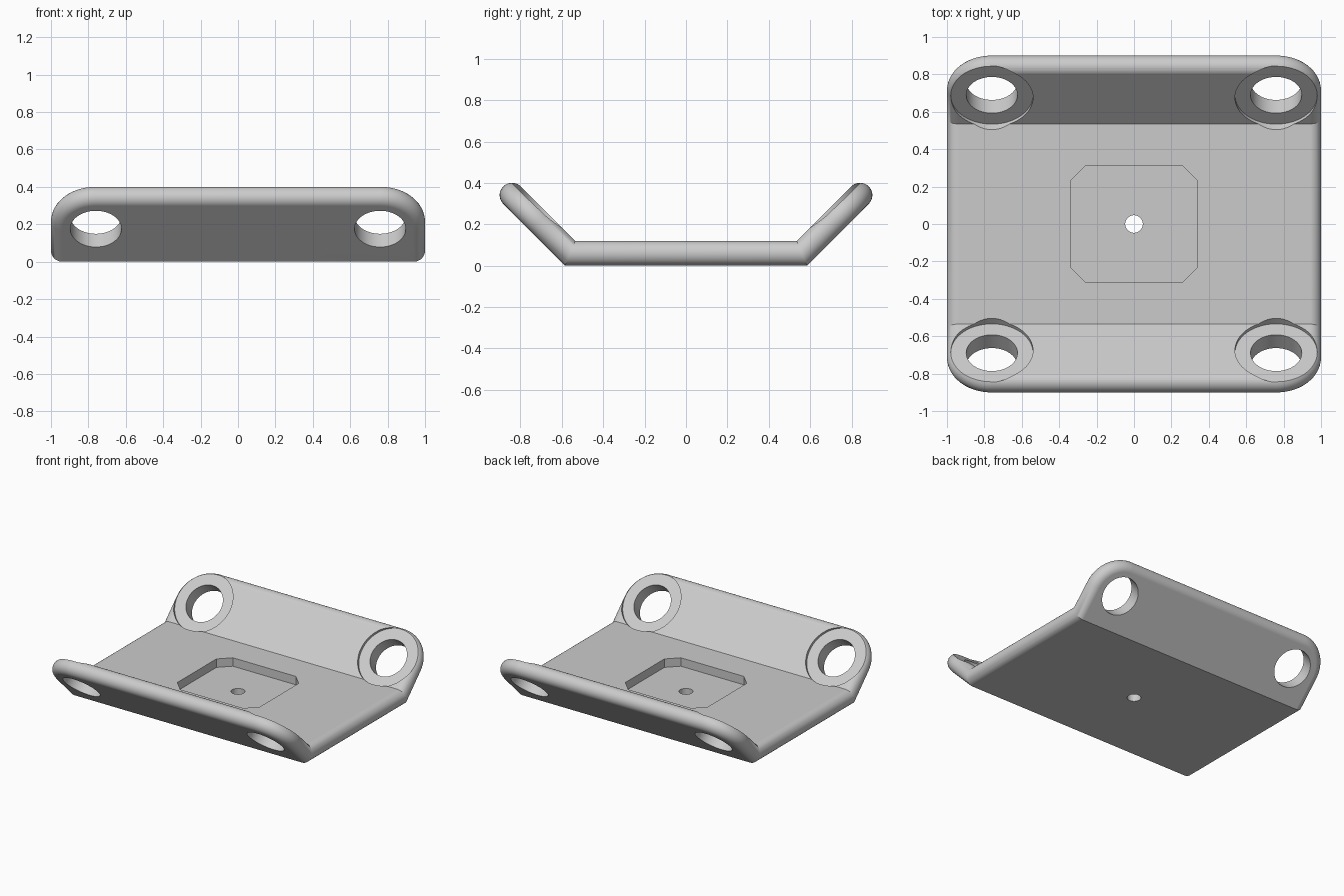
import bpy, bmesh
from math import sin, cos, pi, tan
from mathutils import Matrix, Vector

if "Cube" in bpy.data.objects:
    bpy.data.objects.remove(bpy.data.objects["Cube"], do_unlink=True)

R = 0.06               # half thickness, also the edge rounding
FOLD = 0.56            # fold line of the mid surface
HALF_X, HALF_Y = 1.0, 1.017   # unfolded plate
CORNER = 0.24
HOLE_X, HOLE_S = 0.76, 0.223  # hole position on a wing

grey = bpy.data.materials.new("light grey")
grey.use_nodes = True
colour = (0.6, 0.6, 0.6, 1)
grey.diffuse_color = colour
grey.node_tree.nodes["Principled BSDF"].inputs["Base Color"].default_value = colour


def make_object(name, bm):
    bmesh.ops.recalc_face_normals(bm, faces=bm.faces)
    mesh = bpy.data.meshes.new(name)
    bm.to_mesh(mesh)
    bm.free()
    mesh.materials.append(grey)
    obj = bpy.data.objects.new(name, mesh)
    bpy.context.collection.objects.link(obj)
    return obj


def outline(inset, steps=16):
    """Rounded rectangle, shrunk by the inset."""
    r = CORNER - inset
    pts = []
    for q, (sx, sy) in enumerate([(1, 1), (-1, 1), (-1, -1), (1, -1)]):
        for i in range(steps + 1):
            a = (q + i / steps) * pi / 2
            pts.append((sx * (HALF_X - CORNER) + r * cos(a),
                        sy * (HALF_Y - CORNER) + r * sin(a)))
    return pts


# Flat plate with fully rounded rim
bm = bmesh.new()
rings = []
STEPS = 14
for k in range(STEPS + 1):
    a = -pi / 2 + pi * k / STEPS
    rings.append([bm.verts.new((x, y, R + R * sin(a)))
                  for x, y in outline(R * (1 - cos(a)))])
n = len(rings[0])
for low, high in zip(rings, rings[1:]):
    for i in range(n):
        j = (i + 1) % n
        bm.faces.new((low[i], low[j], high[j], high[i]))
bm.faces.new(rings[0][::-1])
bm.faces.new(rings[-1])

# Fold both wings up along mitred lines
for side in (-1, 1):
    bmesh.ops.bisect_plane(bm, geom=bm.verts[:] + bm.edges[:] + bm.faces[:],
                           plane_co=(0, side * FOLD, 0), plane_no=(0, 1, 0))
for v in bm.verts:
    side = 1 if v.co.y > 0 else -1
    s, h = abs(v.co.y) - FOLD, v.co.z - R
    if abs(s) < 1e-4:
        v.co.y = side * (FOLD - h * tan(pi / 8))
    elif s > 0:
        v.co.y = side * (FOLD + (s - h) * cos(pi / 4))
        v.co.z = R + (s + h) * sin(pi / 4)
plate = make_object("folded_plate", bm)


def cut(bm):
    """Subtract a cutter mesh from the plate, then discard it."""
    cutter = make_object("cutter", bm)
    cutter.hide_render = True
    mod = plate.modifiers.new("cut", 'BOOLEAN')
    mod.operation, mod.solver, mod.object = 'DIFFERENCE', 'EXACT', cutter
    bpy.context.view_layer.objects.active = plate
    bpy.ops.object.modifier_apply(modifier=mod.name)
    bpy.data.objects.remove(cutter, do_unlink=True)


def cylinder(radius, low, high, place):
    bm = bmesh.new()
    bmesh.ops.create_cone(bm, cap_ends=True, segments=64, radius1=radius,
                          radius2=radius, depth=high - low,
                          matrix=place @ Matrix.Translation((0, 0, (low + high) / 2)))
    return bm


# Wing holes, each in a shallow round recess on the inner face
for sx in (-1, 1):
    for sy in (-1, 1):
        centre = Vector((sx * HOLE_X, sy * (FOLD + HOLE_S * cos(pi / 4)),
                         R + HOLE_S * sin(pi / 4)))
        place = Matrix.Translation(centre) @ Matrix.Rotation(sy * pi / 4, 4, 'X')
        cut(cylinder(0.22, 0.04, 0.2, place))
        cut(cylinder(0.137, -0.2, 0.12, place))

# Chamfered pocket in the middle of the base
bm = bmesh.new()
px, py, c = 0.34, 0.31, 0.08
pts = [(px, py - c), (px - c, py), (c - px, py), (-px, py - c),
       (-px, c - py), (c - px, -py), (px - c, -py), (px, c - py)]
face = bm.faces.new([bm.verts.new((x, y, 0.057)) for x, y in pts])
top = bmesh.ops.extrude_face_region(bm, geom=[face])["geom"]
bmesh.ops.translate(bm, vec=(0, 0, 0.2),
                    verts=[g for g in top if isinstance(g, bmesh.types.BMVert)])
cut(bm)

# Small centre hole
cut(cylinder(0.047, -0.1, 0.2, Matrix.Identity(4)))

# Smooth rounds, flat faces kept flat
bpy.ops.object.select_all(action='DESELECT')
plate.select_set(True)
bpy.context.view_layer.objects.active = plate
bpy.ops.object.shade_smooth_by_angle(angle=pi / 6)
weighted = plate.modifiers.new("flat_faces", 'WEIGHTED_NORMAL')
weighted.keep_sharp = True
